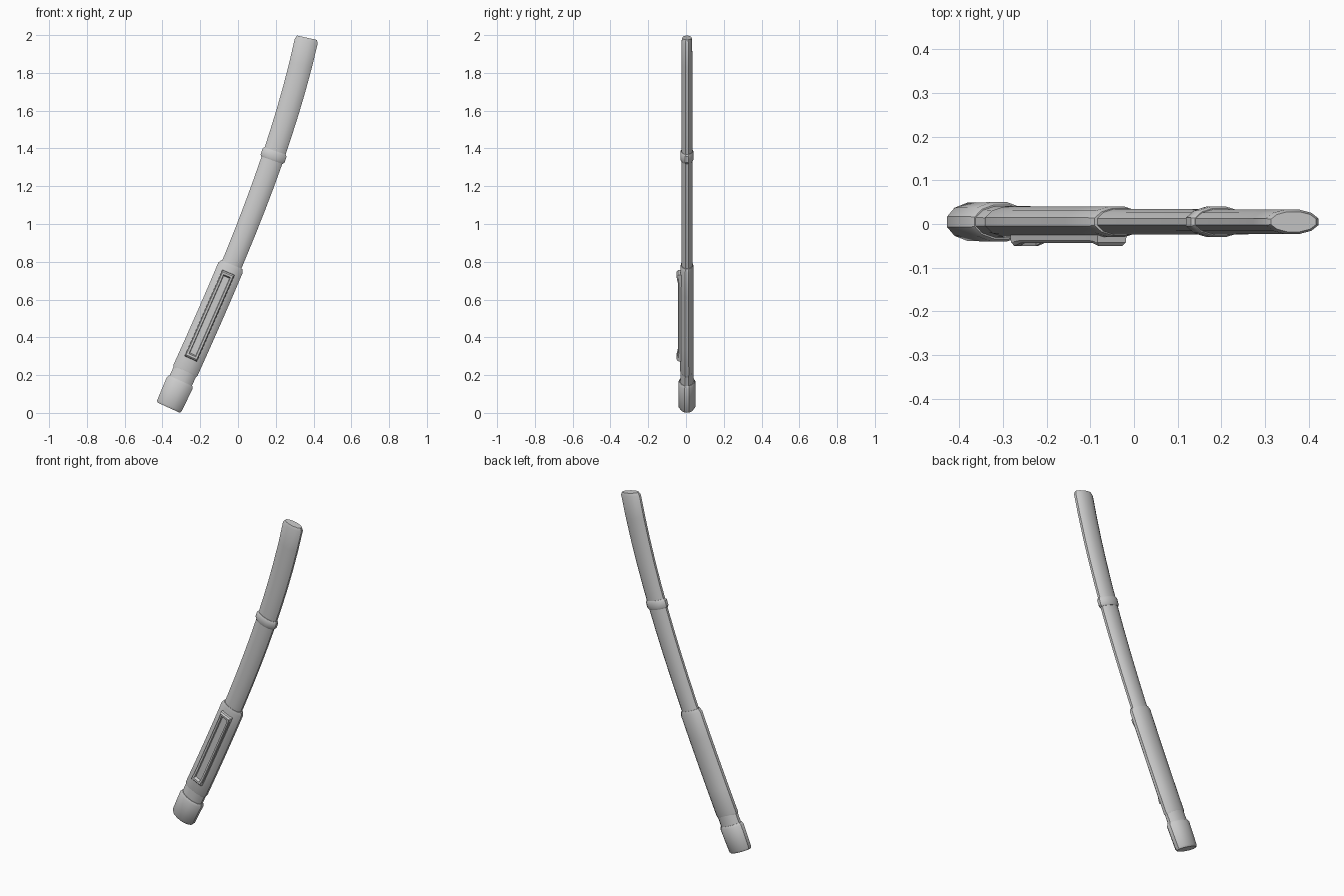
import bpy, bmesh, math
from mathutils import Vector

if "Cube" in bpy.data.objects:
    bpy.data.objects.remove(bpy.data.objects["Cube"])

SIDES = 12
Y0 = 0.005
# centreline of the bent stick: (height, x)
PATH = [(0.03, -0.367), (0.78, -0.035), (1.365, 0.189), (1.985, 0.365)]


def cx(z):
    """Smooth curve through the centreline points."""
    total = 0
    for i, (zi, xi) in enumerate(PATH):
        for j, (zj, _) in enumerate(PATH):
            if i != j:
                xi *= (z - zj) / (zi - zj)
        total += xi
    return total


def frame(z):
    """Centre point, and width direction across the stick, at height z."""
    t = Vector((cx(z + 0.01) - cx(z - 0.01), 0, 0.02)).normalized()
    return Vector((cx(z), Y0, z)), Vector((t.z, 0, -t.x))


def finish(bm, name, angle=35):
    bmesh.ops.recalc_face_normals(bm, faces=bm.faces)
    me = bpy.data.meshes.new(name)
    bm.to_mesh(me)
    bm.free()
    ob = bpy.data.objects.new(name, me)
    bpy.context.collection.objects.link(ob)
    bpy.ops.object.select_all(action='DESELECT')
    ob.select_set(True)
    bpy.context.view_layer.objects.active = ob
    bpy.ops.object.shade_smooth_by_angle(angle=math.radians(angle))


def bridge(bm, a, b):
    n = len(a)
    for i in range(n):
        bm.faces.new((a[i], a[(i + 1) % n], b[(i + 1) % n], b[i]))


def loft(name, sections):
    """Oval tube along the centreline; sections are (height, half width, half depth)."""
    bm = bmesh.new()
    rings = []
    for z, w, d in sections:
        c, side = frame(z)
        ring = []
        for i in range(SIDES):
            a = 2 * math.pi * (i + 0.5) / SIDES
            k = 1 / math.cos(math.pi / SIDES)
            ring.append(bm.verts.new(c + side * (w * k * math.cos(a)) + Vector((0, d * k * math.sin(a), 0))))
        rings.append(ring)
    for a, b in zip(rings, rings[1:]):
        bridge(bm, a, b)
    bm.faces.new(rings[0])
    bm.faces.new(rings[-1])
    finish(bm, name)


# long bent shaft with a small chamfer at the tip
steps = [0.2 + i * (1.97 - 0.2) / 14 for i in range(15)]
loft("shaft", [(z, 0.055 + 0.007 * max(0, (z - 0.8) / 1.17), 0.030 - 0.002 * z / 2) for z in steps]
     + [(1.986, 0.053, 0.023)])

# end cap at the foot
loft("end_cap", [(0.028, 0.065, 0.037), (0.038, 0.071, 0.044), (0.158, 0.075, 0.045), (0.17, 0.068, 0.039)])

# narrow neck between end cap and grip
loft("neck", [(0.15, 0.065, 0.036), (0.24, 0.065, 0.034)])

# grip sleeve
loft("grip_sleeve", [(0.215, 0.066, 0.032), (0.228, 0.070, 0.036)]
     + [(z, 0.070, 0.035) for z in (0.36, 0.5, 0.64, 0.768)] + [(0.785, 0.062, 0.031)])

# raised band in the middle
loft("middle_band", [(1.338, 0.060, 0.031), (1.347, 0.067, 0.035), (1.378, 0.067, 0.035), (1.387, 0.060, 0.031)])

# recessed frame on the front of the grip, with slightly raised ends
bm = bmesh.new()
mid, half = 0.515, 0.23
rings = []
for w, inset, y_side, y_end in [(0.036, 0, -0.018, -0.018), (0.035, 0.003, -0.038, -0.042),
                                (0.030, 0.010, -0.043, -0.050), (0.020, 0.020, -0.043, -0.050),
                                (0.017, 0.026, -0.035, -0.035)]:
    e, m = half - inset, half - 0.045
    ring = []
    for u, v, y in [(-1, -e, y_end), (1, -e, y_end), (1, -m, y_side), (1, m, y_side),
                    (1, e, y_end), (-1, e, y_end), (-1, m, y_side), (-1, -m, y_side)]:
        c, side = frame(mid + v)
        p = c + side * (u * w)
        ring.append(bm.verts.new((p.x, y, p.z)))
    rings.append(ring)
for a, b in zip(rings, rings[1:]):
    bridge(bm, a, b)
bm.faces.new(rings[0])
bm.faces.new(rings[-1])
finish(bm, "grip_frame", 25)
